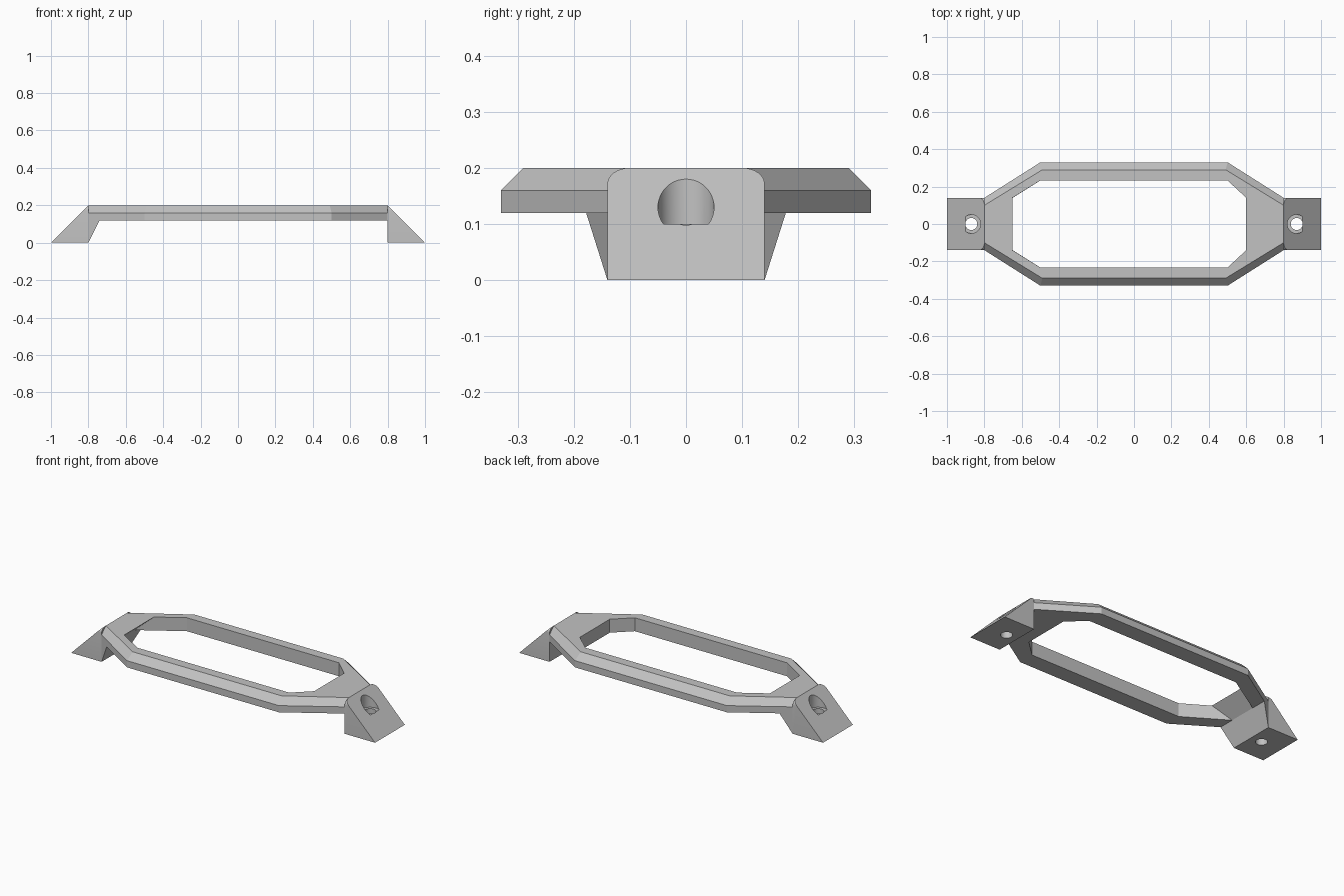
import bpy, bmesh
from math import sin, cos, pi, radians

cube = bpy.data.objects.get("Cube")
if cube:
    bpy.data.objects.remove(cube, do_unlink=True)

grey = bpy.data.materials.new("plain grey")
grey.use_nodes = True
grey.diffuse_color = (0.54, 0.54, 0.54, 1)
grey.node_tree.nodes["Principled BSDF"].inputs["Base Color"].default_value = (0.54, 0.54, 0.54, 1)


def finish(bm, name):
    bmesh.ops.recalc_face_normals(bm, faces=bm.faces)
    mesh = bpy.data.meshes.new(name)
    bm.to_mesh(mesh)
    bm.free()
    obj = bpy.data.objects.new(name, mesh)
    mesh.materials.append(grey)
    bpy.context.collection.objects.link(obj)
    return obj


def hull(name, points):
    bm = bmesh.new()
    for p in points:
        bm.verts.new(p)
    bmesh.ops.convex_hull(bm, input=bm.verts)
    bmesh.ops.dissolve_limit(bm, angle_limit=0.01, verts=bm.verts, edges=bm.edges)
    return finish(bm, name)


def select_only(obj):
    bpy.ops.object.select_all(action='DESELECT')
    obj.select_set(True)
    bpy.context.view_layer.objects.active = obj


def drill(obj, x, radius, z0, z1):
    bpy.ops.mesh.primitive_cylinder_add(vertices=48, radius=radius, depth=z1 - z0,
                                        location=(x, 0, (z0 + z1) / 2))
    cutter = bpy.context.object
    cutter.hide_render = True
    mod = obj.modifiers.new("hole", 'BOOLEAN')
    mod.operation = 'DIFFERENCE'
    mod.solver = 'EXACT'
    mod.object = cutter
    select_only(obj)
    bpy.ops.object.modifier_apply(modifier=mod.name)
    bpy.data.objects.remove(cutter, do_unlink=True)


# Octagonal frame: matching rings joined in order around its cross-section
def octagon(long_x, wide_y, left_x, right_x, end_y, z):
    half = [(left_x, end_y), (-long_x, wide_y), (long_x, wide_y), (right_x, end_y)]
    return [(x, y, z) for x, y in half] + [(x, -y, z) for x, y in reversed(half)]


LOW, MID, TOP = 0.12, 0.16, 0.2
rings = [
    octagon(0.5, 0.33, -0.8, 0.8, 0.14, LOW),
    octagon(0.5, 0.33, -0.8, 0.8, 0.14, MID),
    octagon(0.49, 0.29, -0.8, 0.8, 0.10, TOP),
    octagon(0.5, 0.233, -0.65, 0.6, 0.14, TOP),
    # the left end of the opening is undercut
    octagon(0.5, 0.233, -0.74, 0.6, 0.083, LOW),
]
# keep the right end of the opening upright
rings[4][3], rings[4][4] = (0.6, 0.14, LOW), (0.6, -0.14, LOW)
bm = bmesh.new()
loops = [[bm.verts.new(p) for p in ring] for ring in rings]
for a, b in zip(loops, loops[1:] + loops[:1]):
    for i in range(8):
        j = (i + 1) % 8
        bm.faces.new((a[i], a[j], b[j], b[i]))
finish(bm, "frame")

# Sloped mounting feet with rounded upper corners and counterbored holes
section = [(0.14, 0)]
for i in range(9):
    t = i / 8 * pi / 2
    section.append((0.10 + 0.04 * cos(t), 0.172 + 0.028 * sin(t)))
section += [(-y, z) for y, z in section]

for side, name in ((1, "left_foot"), (-1, "right_foot")):
    points = []
    for y, z in section:
        points.append((side * 0.8, y, z))
        if z < TOP - 0.0001:
            points.append((side * (1 - z), y, z))
    foot = hull(name, points)
    drill(foot, side * 0.87, 0.05, 0.1, 0.4)
    drill(foot, side * 0.87, 0.032, -0.1, 0.3)
    select_only(foot)
    bpy.ops.object.shade_smooth_by_angle(angle=radians(30))

# Flared brace behind the right foot
hull("right_brace", [(x, s * y, z) for s in (1, -1)
                     for x, y, z in ((-0.8, 0.14, 0), (-0.8, 0.14, LOW), (-0.74, 0.178, LOW))])
